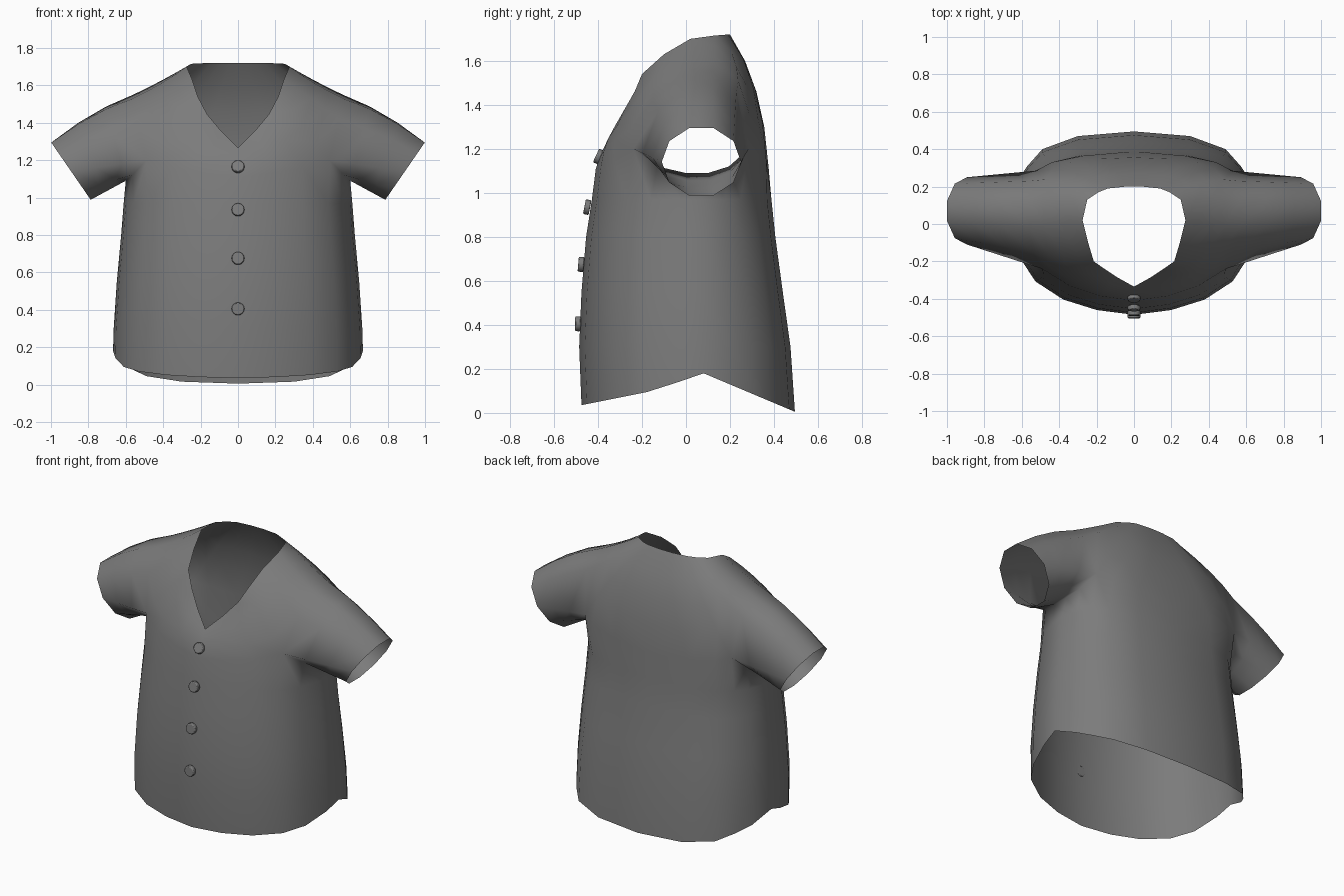
import bpy, bmesh, math
from mathutils import Vector as V

if "Cube" in bpy.data.objects:
    bpy.data.objects.remove(bpy.data.objects["Cube"])

cloth = bpy.data.materials.new("charcoal_cloth")
cloth.diffuse_color = (0.2, 0.2, 0.2, 1)
cloth.use_nodes = True
cloth.node_tree.nodes["Principled BSDF"].inputs["Base Color"].default_value = cloth.diffuse_color

# Right-half guide loops, running from front centre over the shoulder to back centre
neck = [(0, -.335, 1.265), (.09, -.285, 1.355), (.165, -.235, 1.445), (.215, -.2, 1.54),
        (.245, -.1, 1.63), (.275, .02, 1.70), (.25, .13, 1.715), (.19, .17, 1.718),
        (.14, .19, 1.72), (.09, .195, 1.72), (.045, .2, 1.72), (0, .2, 1.72)]
yoke = [(0, -.378, 1.195), (.14, -.352, 1.25), (.25, -.31, 1.31), (.35, -.25, 1.38),
        (.39, -.14, 1.53), (.41, 0, 1.61), (.41, .13, 1.625), (.39, .23, 1.57),
        (.34, .28, 1.48), (.25, .305, 1.48), (.13, .315, 1.47), (0, .32, 1.46)]
chest = [(0, -.41, 1.11), (.18, -.385, 1.13), (.345, -.33, 1.16), (.49, -.24, 1.2),
         (.54, -.15, 1.42), (.56, -.02, 1.53), (.56, .12, 1.55), (.56, .23, 1.46),
         (.525, .285, 1.2), (.44, .33, 1.17), (.27, .365, 1.15), (0, .375, 1.12)]
underarm = [(.565, -.13, 1.12), (.6, 0, 1.09), (.6, .1, 1.09), (.575, .195, 1.12)]

# Hem outline (x, y) and torso rings (z, width, front depth, back depth)
hem = [(0, -.475), (.2, -.45), (.38, -.395), (.53, -.30), (.61, -.18), (.655, -.03),
       (.668, .08), (.63, .22), (.57, .31), (.49, .40), (.3, .47), (0, .495)]
rings = [(.97, .915, .91, .76), (.8, .935, .96, .80), (.55, .97, 1.0, .876),
         (.3, .995, 1.02, .955)]


def hem_height(y):
    if y < .08:
        if y < -.15:
            return .035 + .065 * (y + .475) / .325
        return .1 + .08 * (y + .15) / .23
    return .18 - .175 * (y - .08) / .415


bm = bmesh.new()


def add_row(points):
    return [bm.verts.new(p) for p in points]


def skin(rows, closed=False):
    for a, b in zip(rows, rows[1:]):
        n = len(a)
        for i in range(n if closed else n - 1):
            j = (i + 1) % n
            bm.faces.new((a[i], b[i], b[j], a[j]))


# Yoke: smooth curve through the three guide loops
def curve(a, b, c, t):
    return (V(a) * (2 * (t - .5) * (t - 1)) + V(b) * (4 * t * (1 - t))
            + V(c) * (2 * t * (t - .5)))


yoke_rows = [add_row([curve(a, b, c, t) for a, b, c in zip(neck, yoke, chest)])
             for t in (0, .25, .5, .75, 1)]
skin(yoke_rows)
edge = yoke_rows[-1]
under = add_row(underarm)

# Torso: chest loop and underarm down to the curved hem
torso_rows = [edge[:4] + under + edge[8:]]
for z, w, f, b in rings:
    torso_rows.append(add_row([(x * w, .05 + (y - .05) * (f if y < .05 else b), z)
                               for x, y in hem]))
torso_rows.append(add_row([(x, y, hem_height(y)) for x, y in hem]))
skin(torso_rows)

# Sleeve: armhole loop out to the tilted cuff
root = edge[3:9] + under[::-1]
cuff = []
for i in range(10):
    a = math.radians(36 * i)
    cuff.append(V((.893 + .111 * math.sin(a), .07 - .18 * math.cos(a),
                   1.141 + .161 * math.sin(a))))
sleeve_rows = [root]
for t in (.33, .67, 1):
    sleeve_rows.append(add_row([
        r.co.lerp(c, t) + V((0, 0, .1 * t * (1 - t) * max(0, math.sin(math.radians(36 * i)))))
        for i, (r, c) in enumerate(zip(root, cuff))]))
skin(sleeve_rows, closed=True)

mesh = bpy.data.meshes.new("shirt")
bm.to_mesh(mesh)
bm.free()
shirt = bpy.data.objects.new("shirt", mesh)
bpy.context.collection.objects.link(shirt)
mesh.materials.append(cloth)
for p in mesh.polygons:
    p.use_smooth = True
mirror = shirt.modifiers.new("mirror", 'MIRROR')
mirror.use_clip = True
mirror.merge_threshold = .0005

# Buttons down the front, tilted to follow the cloth
for i, (z, y, tilt) in enumerate([(1.165, -.397, 25), (.935, -.449, 11),
                                  (.675, -.477, 5), (.405, -.491, 1)]):
    bpy.ops.mesh.primitive_cylinder_add(vertices=16, radius=.034, depth=.026,
                                        location=(0, y, z),
                                        rotation=(math.radians(90 - tilt), 0, 0))
    button = bpy.context.object
    button.name = f"button_{i + 1}"
    button.data.materials.append(cloth)
    bevel = button.modifiers.new("bevel", 'BEVEL')
    bevel.width, bevel.segments = .005, 2
    bpy.ops.object.shade_smooth_by_angle()
